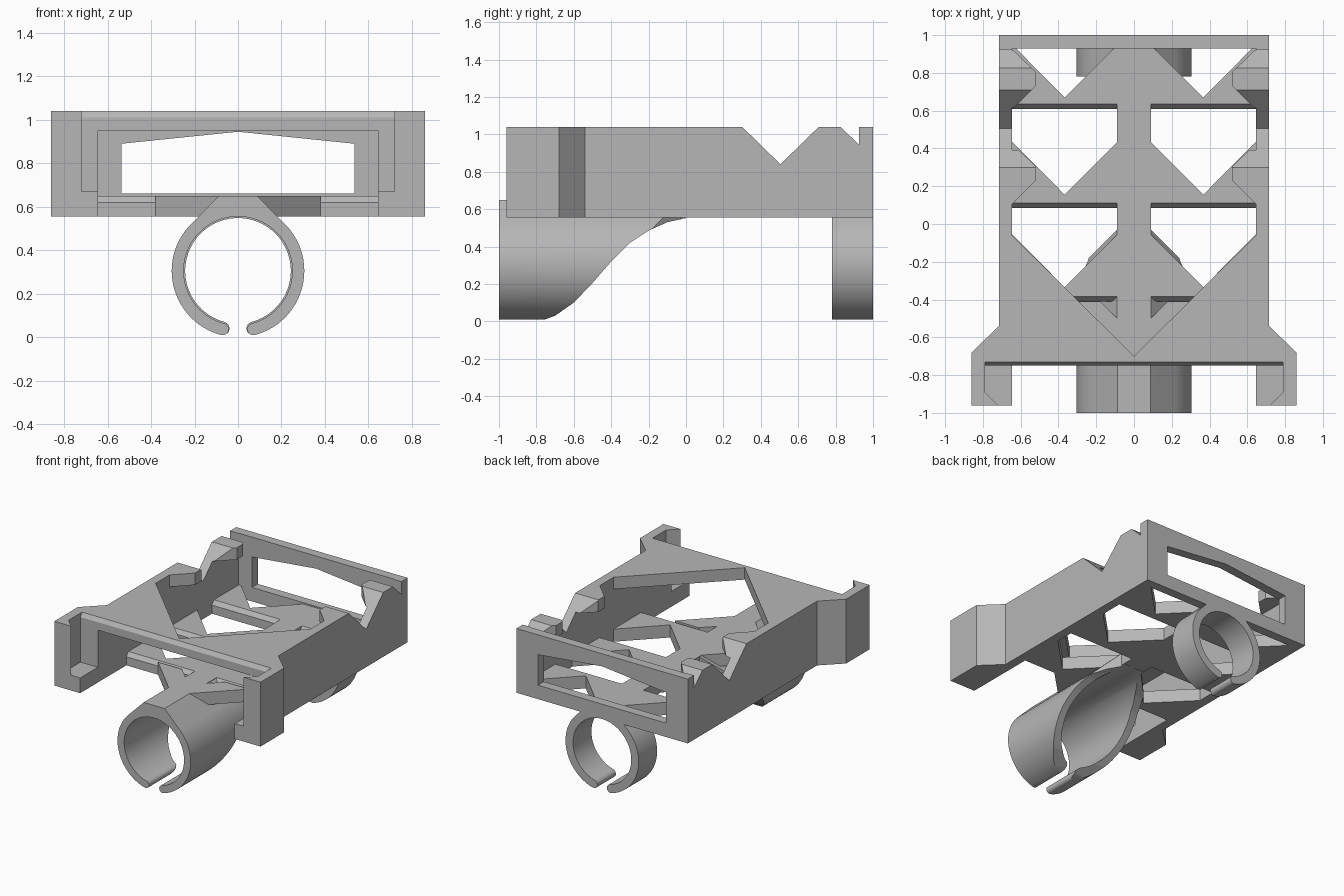
import bpy, bmesh, math

cube = bpy.data.objects.get("Cube")
if cube:
    bpy.data.objects.remove(cube, do_unlink=True)

grey = bpy.data.materials.new("light_grey_plastic")
grey.use_nodes = True
grey.diffuse_color = (0.47, 0.47, 0.47, 1)
grey.node_tree.nodes["Principled BSDF"].inputs["Base Color"].default_value = (0.47, 0.47, 0.47, 1)


def prism(name, pts, axis, lo, hi):
    """Extrude a 2D outline along an axis from lo to hi."""
    place = {"x": lambda a, b, c: (c, a, b),
             "y": lambda a, b, c: (a, c, b),
             "z": lambda a, b, c: (a, b, c)}[axis]
    bm = bmesh.new()
    face = bm.faces.new([bm.verts.new(place(a, b, lo)) for a, b in pts])
    ext = bmesh.ops.extrude_face_region(bm, geom=[face])
    moved = [v for v in ext["geom"] if isinstance(v, bmesh.types.BMVert)]
    bmesh.ops.translate(bm, verts=moved, vec=place(0, 0, hi - lo))
    bmesh.ops.recalc_face_normals(bm, faces=bm.faces)
    mesh = bpy.data.meshes.new(name)
    bm.to_mesh(mesh)
    bm.free()
    mesh.materials.append(grey)
    obj = bpy.data.objects.new(name, mesh)
    bpy.context.collection.objects.link(obj)
    return obj


def cut(obj, cutters):
    """Subtract each cutter, apply the result and drop the cutters."""
    for c in cutters:
        c.hide_render = True
        mod = obj.modifiers.new("cut", "BOOLEAN")
        mod.operation = "DIFFERENCE"
        mod.solver = "EXACT"
        mod.object = c
    bpy.context.view_layer.update()
    deps = bpy.context.evaluated_depsgraph_get()
    mesh = bpy.data.meshes.new_from_object(obj.evaluated_get(deps))
    obj.modifiers.clear()
    obj.data = mesh
    for c in cutters:
        bpy.data.objects.remove(c, do_unlink=True)


def flip(pts, s):
    return [(s * a, b) for a, b in pts]


def mirrored(half):
    return half + flip(half[::-1], -1)


def rail_notches():
    return [prism("notch", [(0.295, 1.045), (0.505, 0.84), (0.715, 1.045)], "x", -1, 1),
            prism("notch", [(0.82, 1.045), (0.925, 0.945), (0.925, 1.045)], "x", -1, 1)]


def slot_cutters():
    plan = mirrored([(0.79, -0.75), (0.79, -0.89), (0.715, -0.965), (0.715, -1.1)])
    bevel = [(-0.76, 1.01), (-0.75, 1.01), (-0.73, 1.04), (-0.73, 1.1), (-0.76, 1.1)]
    return [prism("slot", plan, "z", 0.67, 1.1),
            prism("slot_bevel", bevel, "x", -0.79, 0.79)]


FLOOR, DECK, TOP = 0.555, 0.65, 1.04

# Side walls with flared front ears, and the inward hooks
wall = [(0.645, 1), (0.715, 1), (0.715, -0.54), (0.86, -0.68), (0.86, -0.96), (0.645, -0.96)]
for side, s in (("left", 1), ("right", -1)):
    w = prism(side + "_wall", flip(wall, s), "z", FLOOR, TOP)
    cut(w, rail_notches() + slot_cutters())
    for label, y in (("rear", 0.5), ("middle", 0)):
        hook = [(0.65, y + 0.43), (0.52, y + 0.305), (0.52, y + 0.23), (0.65, y + 0.1)]
        h = prism(f"{side}_{label}_hook", flip(hook, s), "z", 0.95, TOP)
        cut(h, rail_notches())

# Front top plate with a wide V opening
plate = prism("front_top_plate",
              [(0, -0.70), (0.65, -0.055), (0.65, -0.76), (-0.65, -0.76), (-0.65, -0.055)],
              "z", 0.95, TOP)
cut(plate, slot_cutters())

# Back frame with a peaked window
frame = prism("back_frame", mirrored([(0.715, FLOOR), (0.715, TOP)]), "y", 0.93, 1)
peak = [(0.535, 0.66), (0.535, 0.89), (0, 0.945), (-0.535, 0.89), (-0.535, 0.66)]
cut(frame, [prism("window", peak, "y", 0.8, 1.2)])

# Floor lattice: arrow-shaped windows with a bevelled rear edge
floor = prism("floor_lattice", mirrored([(0.65, 0.935), (0.65, -0.7)]), "z", FLOOR, DECK)
holes = []
for s in (1, -1):
    for tip, rear in ((0.67, 1.1), (0.155, 0.61), (-0.335, 0.085), (None, -0.41)):
        if tip is None:
            pts = [(0.09, rear), (0.7, rear), (0.7, -0.8), (0.09, -0.8)]
        else:
            pts = [(0.09, rear), (0.645, rear), (0.645, tip + 0.28),
                   (0.367, tip), (0.09, tip + 0.277)]
        holes.append(prism("hole", flip(pts, s), "z", 0.5, 0.7))
        if rear < 1:
            bevel = [(rear - 0.01, 0.62), (rear, 0.62), (rear + 0.025, DECK),
                     (rear + 0.025, 0.7), (rear - 0.01, 0.7)]
            holes.append(prism("bevel", bevel, "x", *sorted((s * 0.09, s * 0.645))))
cut(floor, holes)

# Diagonal struts bracing the front clip
strut = [(0.08, -0.51), (0.18, -0.41), (0.38, -0.41), (0.08, -0.71)]
for side, s in (("left", 1), ("right", -1)):
    prism(side + "_strut", flip(strut, s), "z", FLOOR, DECK)


# Open ring clips with rounded lips and a sloped shoulder up to the deck
def clip(name, inner, y0, y1, cutters=()):
    outer, cz, n = 0.305, 0.305, 40
    mid, lip = (inner + outer) / 2, (outer - inner) / 2
    end = math.asin(0.07 / mid) - math.pi / 2

    def ring(r, a):
        return (r * math.cos(a), cz + r * math.sin(a))

    start = math.pi / 2 - 0.03
    half = [ring(inner, start + (end - start) * i / n) for i in range(n + 1)]
    ex, ez = ring(mid, end)
    half += [(ex + lip * math.cos(a), ez + lip * math.sin(a))
             for a in (end + math.pi + math.pi * i / 8 for i in range(1, 8))]
    half += [ring(outer, end + (math.pi / 4 - end) * i / n) for i in range(n + 1)]
    half.append((0.087, DECK))
    obj = prism(name, mirrored(half), "y", y0, y1)
    if cutters:
        cut(obj, cutters)
    bpy.ops.object.select_all(action="DESELECT")
    obj.select_set(True)
    bpy.context.view_layer.objects.active = obj
    bpy.ops.object.shade_smooth_by_angle(angle=math.radians(30))


# Front clip is swept away toward the rear, with corners trimmed at its tail
sweep = [(-0.78, -0.1), (-0.78, 0), (-0.70, 0.03), (-0.60, 0.10), (-0.50, 0.205),
         (-0.40, 0.32), (-0.30, 0.42), (-0.20, 0.485), (-0.10, 0.53),
         (0.0, 0.552), (0.1, 0.553), (0.1, -0.1)]
trims = [prism("sweep", sweep, "x", -0.5, 0.5)]
for s in (1, -1):
    corner = [(0.088, -0.028), (0.35, -0.29), (0.35, 0.1), (0.088, 0.1)]
    trims.append(prism("corner", flip(corner, s), "z", 0.2, 0.7))
clip("front_clip", 0.25, -1, 0, trims)
clip("rear_clip", 0.243, 0.78, 1)
